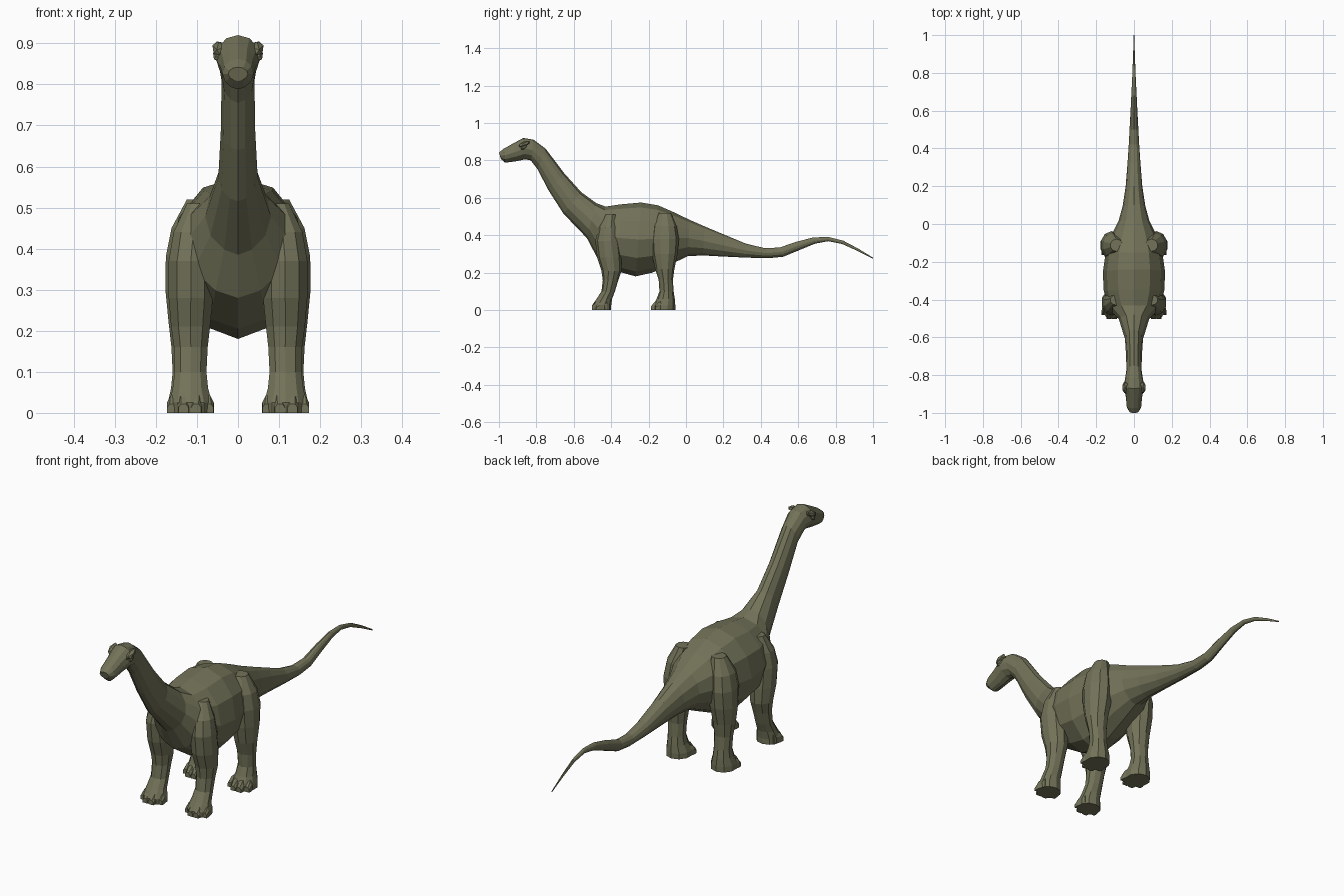
import bpy, bmesh, math
from mathutils import Vector

skin = bpy.data.materials.new("olive skin")
skin.diffuse_color = (0.17, 0.17, 0.10, 1)


def finish(bm, name):
    bmesh.ops.recalc_face_normals(bm, faces=bm.faces)
    me = bpy.data.meshes.new(name)
    bm.to_mesh(me)
    bm.free()
    me.materials.append(skin)
    ob = bpy.data.objects.new(name, me)
    bpy.context.collection.objects.link(ob)
    return ob


def loft(bm, rings):
    """Skin a list of equal-length closed rings and cap both ends."""
    loops = [[bm.verts.new(p) for p in r] for r in rings]
    n = len(loops[0])
    for a, b in zip(loops, loops[1:]):
        for i in range(n):
            j = (i + 1) % n
            bm.faces.new((a[i], a[j], b[j], b[i]))
    bm.faces.new(loops[0])
    bm.faces.new(loops[-1])


def body_ring(ty, tz, by, bz, w, n=12):
    """Cross-section between a point on the back and one on the underside."""
    top, bot = Vector((0, ty, tz)), Vector((0, by, bz))
    mid, half = (top + bot) / 2, (top - bot) / 2
    pts = []
    for k in range(n):
        a = 2 * math.pi * k / n
        s, c = math.sin(a), math.cos(a)
        p = 1.25 if c < -0.01 else 0.95        # underside is more V-shaped
        x = math.copysign(abs(s) ** p, s) * w
        pts.append(mid + half * c + Vector((x, 0, 0)))
    return pts


def leg_ring(z, y0, y1, x0, x1, n=10):
    cx, cy, rx, ry = (x0 + x1) / 2, (y0 + y1) / 2, (x1 - x0) / 2, (y1 - y0) / 2
    return [Vector((cx + rx * math.cos(2 * math.pi * (k + .5) / n) * 1.03,
                    cy + ry * math.sin(2 * math.pi * (k + .5) / n), z)) for k in range(n)]


# Head, neck, trunk and tail: back y, z, underside y, z, half width
spine = [
    (-1.0, .842, -.99, .808, .024), (-.975, .862, -.968, .788, .038),
    (-.92, .893, -.91, .795, .043), (-.87, .92, -.86, .806, .054),
    (-.815, .911, -.83, .80, .048), (-.75, .862, -.795, .755, .040),
    (-.65, .73, -.735, .64, .042), (-.56, .63, -.655, .515, .048),
    (-.48, .572, -.53, .385, .080), (-.43, .553, -.475, .28, .130),
    (-.35, .565, -.36, .205, .160), (-.24, .575, -.27, .18, .165),
    (-.15, .56, -.18, .20, .152), (-.07, .525, -.07, .25, .125),
    (.02, .482, .01, .288, .082), (.10, .447, .09, .292, .060),
    (.20, .405, .20, .286, .044), (.32, .355, .33, .28, .034),
    (.42, .331, .44, .277, .027), (.50, .334, .52, .285, .023),
    (.59, .365, .61, .322, .018), (.68, .388, .69, .355, .014),
    (.76, .391, .76, .368, .010), (.84, .371, .835, .353, .007),
    (.92, .329, .915, .317, .004), (1.0, .28, .998, .275, .0015),
]
bm = bmesh.new()
loft(bm, [body_ring(*s) for s in spine])
finish(bm, "body")

# Legs: z, front y, back y, inner x, outer x
front = [
    (0, -.50, -.40, .062, .168), (.025, -.502, -.40, .062, .168),
    (.06, -.478, -.395, .072, .160), (.10, -.452, -.38, .076, .155),
    (.16, -.445, -.362, .073, .157), (.21, -.452, -.345, .067, .164),
    (.28, -.475, -.345, .06, .170), (.37, -.485, -.355, .06, .170),
    (.44, -.468, -.365, .06, .158), (.51, -.43, -.375, .06, .125),
]
hind = [
    (0, -.175, -.057, .062, .172), (.025, -.175, -.057, .062, .172),
    (.06, -.157, -.06, .074, .164), (.10, -.142, -.066, .08, .160),
    (.16, -.146, -.07, .078, .163), (.22, -.165, -.062, .072, .170),
    (.30, -.182, -.045, .06, .178), (.38, -.188, -.038, .06, .177),
    (.45, -.178, -.05, .06, .163), (.52, -.145, -.08, .06, .125),
]


def toe(bm, x, y, splay):
    """Blunt toe with a sloping top, pointing forward."""
    def sec(d, w, h):
        cx, cy = x + splay * d, y - d
        return [Vector((cx + sx * w, cy, z)) for sx, z in
                ((-1, 0), (1, 0), (1, h * .6), (.5, h), (-.5, h), (-1, h * .6))]
    loft(bm, [sec(-.04, .016, .055), sec(0, .017, .042), sec(.018, .012, .022)])


for label, rows, ytoe in (("front", front, -.485), ("hind", hind, -.168)):
    for side, sx in (("left", 1), ("right", -1)):
        bm = bmesh.new()
        loft(bm, [leg_ring(*r) for r in rows])
        for tx, dy, sp in ((.076, .022, -.25), (.103, 0, -.05),
                           (.131, 0, .1), (.156, .022, .25)):
            toe(bm, tx, ytoe + dy, sp)
        for v in bm.verts:
            v.co.x *= sx
        finish(bm, f"{label}_leg_{side}")

# Brow ridges with eyes beneath
for side, sx in (("left", 1), ("right", -1)):
    bm = bmesh.new()
    for (x, y, z), (rx, ry, rz) in (((.047, -.865, .888), (.017, .034, .015)),
                                    ((.050, -.868, .870), (.012, .017, .013))):
        r = bmesh.ops.create_icosphere(bm, subdivisions=1, radius=1)
        for v in r["verts"]:
            v.co = Vector((sx * (x + v.co.x * rx), y + v.co.y * ry,
                           z + v.co.z * rz + .35 * v.co.y * ry))
    finish(bm, f"brow_{side}")
